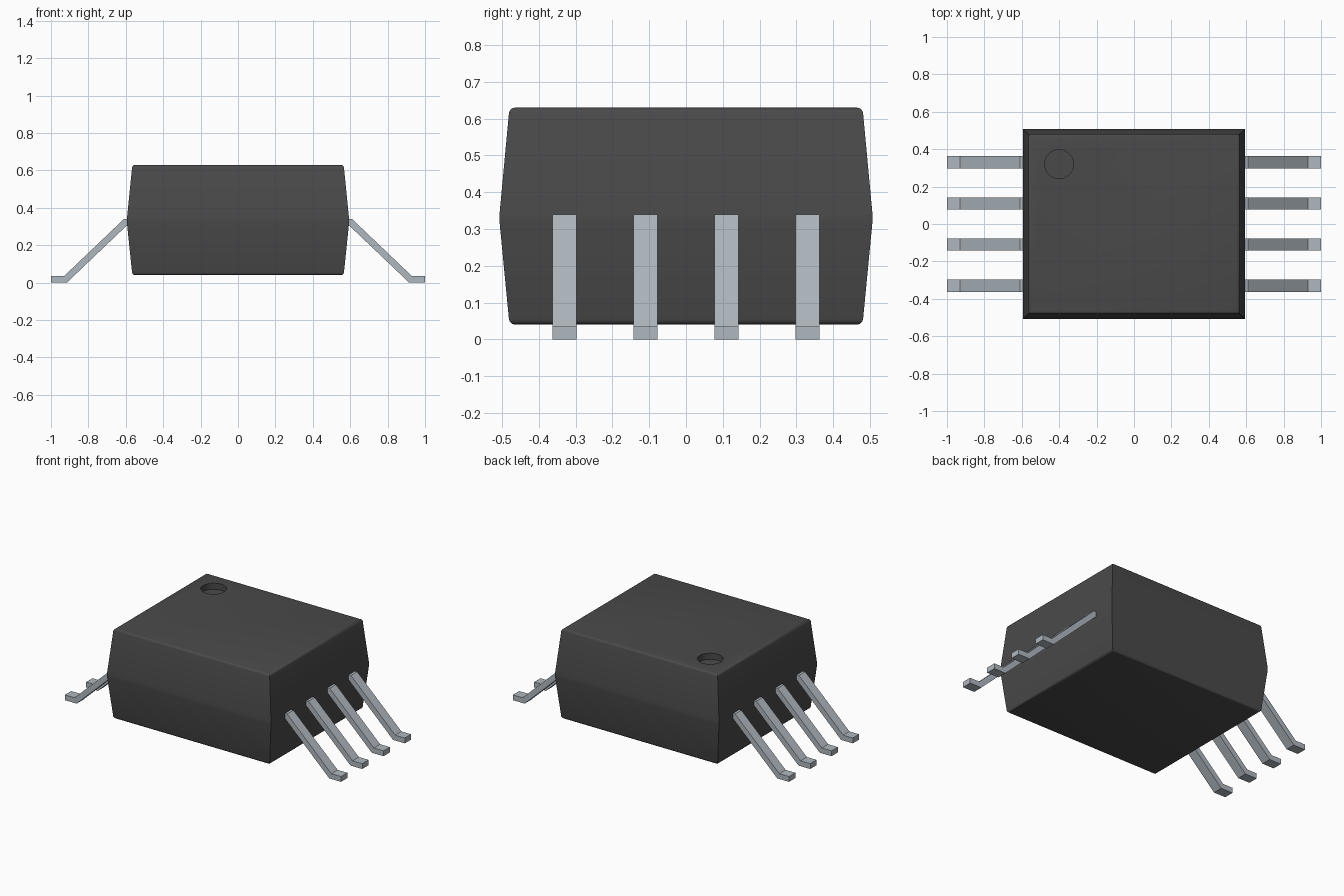
import bpy, bmesh, math

cube = bpy.data.objects.get("Cube")
if cube:
    bpy.data.objects.remove(cube, do_unlink=True)


def material(name, rgb, metallic=0.0):
    m = bpy.data.materials.new(name)
    m.use_nodes = True
    m.diffuse_color = (*rgb, 1)
    m.node_tree.nodes["Principled BSDF"].inputs["Base Color"].default_value = (*rgb, 1)
    return m


def add_object(name, bm, mat):
    bmesh.ops.recalc_face_normals(bm, faces=bm.faces)
    mesh = bpy.data.meshes.new(name)
    bm.to_mesh(mesh)
    bm.free()
    ob = bpy.data.objects.new(name, mesh)
    bpy.context.collection.objects.link(ob)
    mesh.materials.append(mat)
    return ob


plastic = material("dark grey plastic", (0.068, 0.068, 0.068))
metal = material("silver metal", (0.43, 0.48, 0.52))

# Body: three stacked rectangles, widest at the mould parting line
bm = bmesh.new()
rings = []
for hx, hy, z in [(0.565, 0.48, 0.04), (0.595, 0.508, 0.33), (0.565, 0.48, 0.63)]:
    rings.append([bm.verts.new((sx * hx, sy * hy, z))
                  for sx, sy in [(-1, -1), (1, -1), (1, 1), (-1, 1)]])
for low, high in zip(rings, rings[1:]):
    for i in range(4):
        j = (i + 1) % 4
        bm.faces.new((low[i], low[j], high[j], high[i]))
bm.faces.new(rings[0])
bm.faces.new(rings[2])

# Rounded top and bottom rims, and a slightly softened parting line
rims = [e for e in bm.edges if abs(e.verts[0].co.z - e.verts[1].co.z) < 1e-5]
bmesh.ops.bevel(bm, geom=rims, offset=0.015, segments=3, profile=0.5, affect='EDGES')
body = add_object("body", bm, plastic)

# Round pin-one dimple sunk into the top
bm = bmesh.new()
bmesh.ops.create_cone(bm, cap_ends=True, segments=40, radius1=0.077, radius2=0.077, depth=0.1)
bmesh.ops.translate(bm, verts=bm.verts, vec=(-0.4, 0.32, 0.64))
cutter = add_object("dimple_cutter", bm, plastic)
cutter.hide_render = True
cut = body.modifiers.new("dimple", 'BOOLEAN')
cut.operation = 'DIFFERENCE'
cut.solver = 'EXACT'
cut.object = cutter
bpy.ops.object.select_all(action='DESELECT')
bpy.context.view_layer.objects.active = body
body.select_set(True)
bpy.ops.object.modifier_apply(modifier="dimple")
bpy.data.objects.remove(cutter, do_unlink=True)
bpy.ops.object.shade_smooth_by_angle(angle=math.radians(30))

# Leads: bent strip profile (x, z), swept across the lead width
PROFILE = [(0.55, 0.305), (0.595, 0.305), (0.915, 0.0), (1.0, 0.0),
           (1.0, 0.035), (0.93, 0.035), (0.61, 0.34), (0.55, 0.34)]
WIDTH = 0.065


def lead(name, side, y):
    bm = bmesh.new()
    face = bm.faces.new([bm.verts.new((side * x, y - WIDTH / 2, z)) for x, z in PROFILE])
    ext = bmesh.ops.extrude_face_region(bm, geom=[face])
    moved = [v for v in ext["geom"] if isinstance(v, bmesh.types.BMVert)]
    bmesh.ops.translate(bm, verts=moved, vec=(0, WIDTH, 0))
    # keep the starting profile as the end cap
    if not face.is_valid:
        bm.faces.new([v for v in bm.verts if v not in moved])
    add_object(name, bm, metal)


for side, label in [(1, "left"), (-1, "right")]:
    for n in range(4):
        lead(f"{label}_lead_{n + 1}", side, -0.33 + 0.22 * n)
